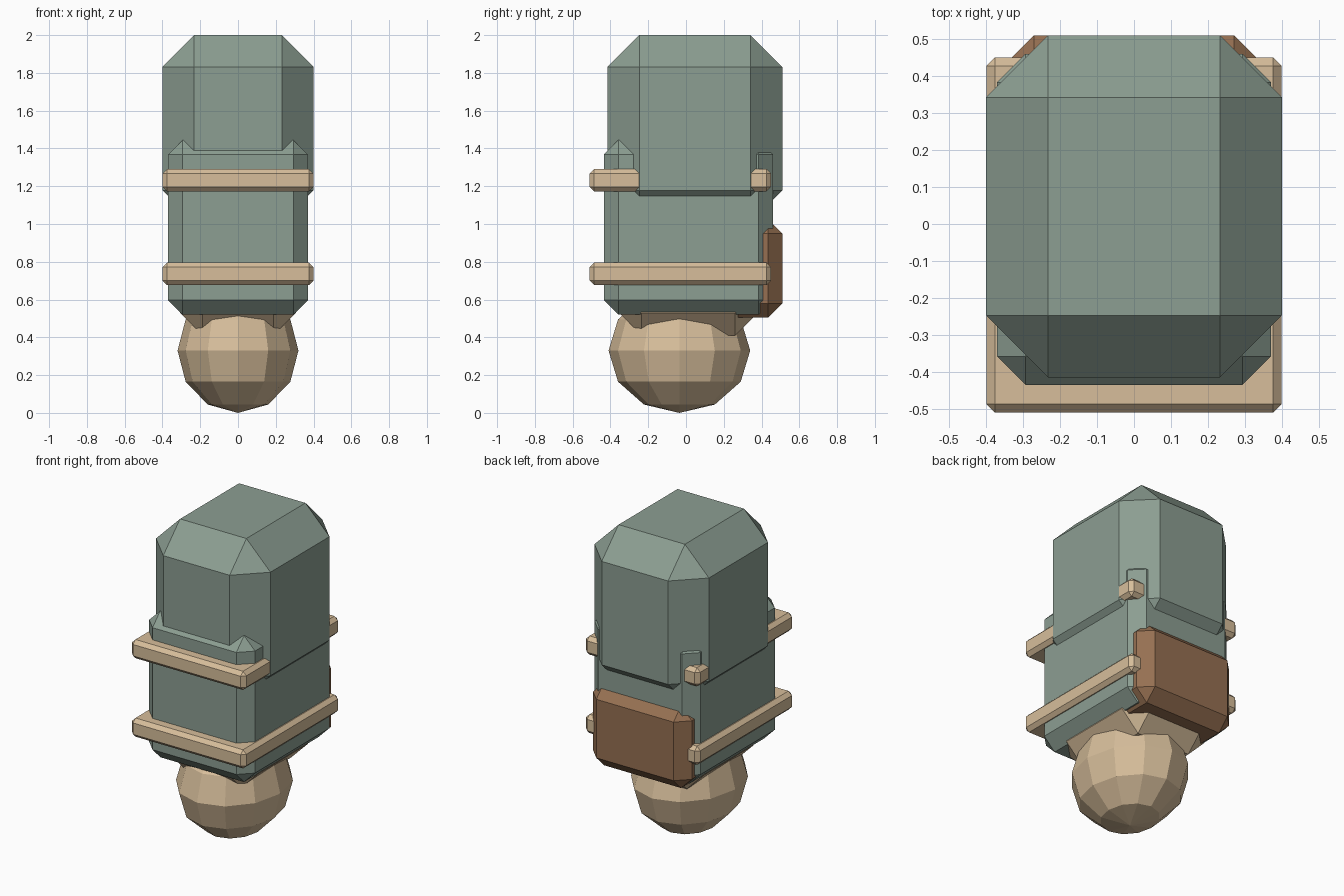
import bpy
import bmesh
from mathutils import Matrix

cube = bpy.data.objects.get("Cube")
if cube:
    bpy.data.objects.remove(cube, do_unlink=True)


def make_material(name, rgb):
    mat = bpy.data.materials.new(name)
    mat.use_nodes = True
    mat.diffuse_color = (*rgb, 1)
    mat.node_tree.nodes["Principled BSDF"].inputs["Base Color"].default_value = (*rgb, 1)
    return mat


def placement(centre, size):
    return Matrix.Translation(centre) @ Matrix.Diagonal((*size, 1))


def finish(name, bm, mat):
    mesh = bpy.data.meshes.new(name)
    bm.to_mesh(mesh)
    bm.free()
    mesh.materials.append(mat)
    obj = bpy.data.objects.new(name, mesh)
    bpy.context.collection.objects.link(obj)


def chamfered_box(name, half_x, y_range, z_range, chamfer, mat):
    """Box centred on x with every edge cut by one flat chamfer."""
    size = (2 * half_x, y_range[1] - y_range[0], z_range[1] - z_range[0])
    centre = (0, sum(y_range) / 2, sum(z_range) / 2)
    bm = bmesh.new()
    bmesh.ops.create_cube(bm, size=1, matrix=placement(centre, size))
    bmesh.ops.bevel(bm, geom=bm.edges[:], offset=chamfer, segments=1,
                    affect='EDGES', profile=0.5)
    finish(name, bm, mat)


green = make_material("sage green", (0.262, 0.342, 0.288))
tan = make_material("sand tan", (0.68, 0.515, 0.328))
brown = make_material("leather brown", (0.305, 0.162, 0.084))

# Main body and the large block above it
chamfered_box("body", 0.37, (-0.435, 0.46), (0.52, 1.445), 0.077, green)
chamfered_box("upper_block", 0.4, (-0.415, 0.51), (1.01, 2.0), 0.168, green)

# Two bands around the body
for name, bottom in (("lower_band", 0.677), ("upper_band", 1.173)):
    chamfered_box(name, 0.399, (-0.51, 0.45), (bottom, bottom + 0.118), 0.023, tan)

# Pouch on the back
chamfered_box("back_pouch", 0.345, (0.2, 0.51), (0.505, 1.025), 0.075, brown)

# Collar joining the ball to the body
chamfered_box("collar", 0.308, (-0.355, 0.38), (0.41, 0.9), 0.12, tan)

# Faceted ball at the bottom
ball = bmesh.new()
bmesh.ops.create_uvsphere(ball, u_segments=12, v_segments=6, radius=1,
                          matrix=placement((0, -0.035, 0.33), (0.32, 0.375, 0.33)))
finish("ball_base", ball, tan)
